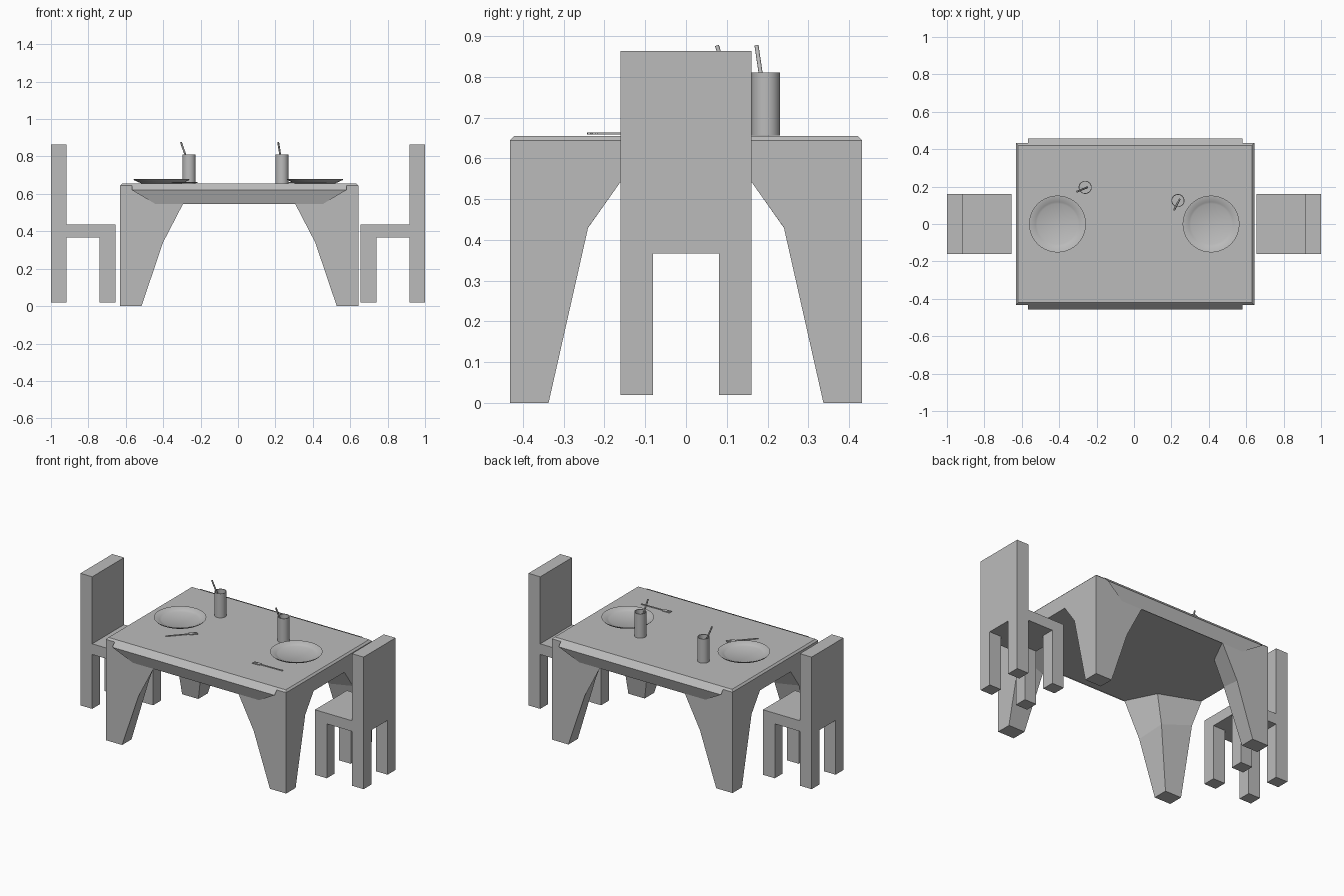
import bpy, bmesh, math
from mathutils import Vector

if "Cube" in bpy.data.objects:
    bpy.data.objects.remove(bpy.data.objects["Cube"])

grey = bpy.data.materials.new("light_grey")
grey.diffuse_color = (0.5, 0.5, 0.5, 1)
grey.use_nodes = True
grey.node_tree.nodes["Principled BSDF"].inputs["Base Color"].default_value = grey.diffuse_color


def finish(name, bm, smooth=False, recalc=True):
    if recalc:
        bmesh.ops.recalc_face_normals(bm, faces=bm.faces[:])
    me = bpy.data.meshes.new(name)
    bm.to_mesh(me)
    bm.free()
    me.materials.append(grey)
    ob = bpy.data.objects.new(name, me)
    bpy.context.collection.objects.link(ob)
    if smooth:
        bpy.ops.object.select_all(action='DESELECT')
        ob.select_set(True)
        bpy.context.view_layer.objects.active = ob
        bpy.ops.object.shade_smooth_by_angle(angle=math.radians(40))
    return ob


def add_box(bm, x0, x1, y0, y1, z0, z1):
    verts = bmesh.ops.create_cube(bm, size=1)["verts"]
    for v in verts:
        v.co = Vector((x1 if v.co.x > 0 else x0,
                       y1 if v.co.y > 0 else y0,
                       z1 if v.co.z > 0 else z0))


def box(name, *dims):
    bm = bmesh.new()
    add_box(bm, *dims)
    return finish(name, bm)


def lathe(name, profile, loc, n=32):
    """Spin an (r, z) profile that starts and ends on the axis."""
    bm = bmesh.new()
    verts = [bm.verts.new((r, 0, z)) for r, z in profile]
    edges = [bm.edges.new(p) for p in zip(verts, verts[1:])]
    bmesh.ops.spin(bm, geom=verts + edges, cent=(0, 0, 0), axis=(0, 0, 1),
                   angle=math.tau, steps=n)
    bmesh.ops.remove_doubles(bm, verts=bm.verts[:], dist=1e-5)
    ob = finish(name, bm, smooth=True)
    ob.location = loc
    return ob


# Table: centre offset, half sizes, slab heights
CX, HX, HY, ZB, ZT = 0.006, 0.637, 0.432, 0.55, 0.655

# Table top with a small chamfer round its upper edge
bm = bmesh.new()
add_box(bm, CX - HX, CX + HX, -HY, HY, ZB, ZT)
rim = [e for e in bm.edges if all(v.co.z > ZT - 0.001 for v in e.verts)]
bmesh.ops.bevel(bm, geom=rim, offset=0.011, segments=1, affect='EDGES')
finish("table_top", bm)

# Table legs: four-sided rings that spread towards the top
# (front corner x, inner corner x and y, side corner y, and their heights)
RINGS = [
    ((0.522, 0), (0.522, 0.337, 0), (0.337, 0)),
    ((0.407, 0.34), (0.44, 0.275, 0.38), (0.24, 0.43)),
    ((0.298, ZB), (0.39, 0.25, ZB), (0.155, ZB)),
]
for sx, xname in ((-1, "left"), (1, "right")):
    for sy, yname in ((-1, "front"), (1, "back")):
        bm = bmesh.new()
        rings = []
        for (fx, fz), (ix, iy, iz), (sd, sz) in RINGS:
            pts = [(HX, HY, iz), (fx, HY, fz), (ix, iy, iz), (HX, sd, sz)]
            rings.append([bm.verts.new((CX + sx * x, sy * y, z)) for x, y, z in pts])
        bm.faces.new(rings[0])
        for a, b in zip(rings, rings[1:]):
            for i in range(4):
                j = (i + 1) % 4
                bm.faces.new((a[i], a[j], b[j], b[i]))
        finish(f"table_leg_{yname}_{xname}", bm)

# Folded aprons along the front and back edges (open sheets)
for sy, yname in ((-1, "front"), (1, "back")):
    bm = bmesh.new()
    rows = [[bm.verts.new((CX + s * hw, sy * y, z)) for s in (-1, 1)]
            for hw, y, z in ((0.573, 0.425, ZT + 0.001), (0.573, 0.458, 0.62),
                             (0.446, 0.432, 0.545))]
    for a, b in zip(rows, rows[1:]):
        f = (a[0], b[0], b[1], a[1])
        bm.faces.new(f if sy < 0 else f[::-1])
    finish(f"{yname}_apron", bm, recalc=False)

# Chairs
for s, side in ((-1, "left"), (1, "right")):
    def cbox(part, xa, xb, y0, y1, z0, z1):
        box(f"{side}_chair_{part}", min(s * xa, s * xb), max(s * xa, s * xb),
            y0, y1, z0, z1)
    cbox("back", 0.917, 1.0, -0.161, 0.161, 0.367, 0.863)
    cbox("seat", 0.656, 0.917, -0.161, 0.161, 0.367, 0.435)
    for y0, y1, yname in ((-0.161, -0.081, "near"), (0.081, 0.161, "far")):
        cbox(f"front_leg_{yname}", 0.656, 0.74, y0, y1, 0.02, 0.367)
        cbox(f"back_leg_{yname}", 0.917, 1.0, y0, y1, 0.02, 0.367)

# Plates
PLATE = [(0, 0.001), (0.108, 0.001), (0.146, 0.018), (0.152, 0.025),
         (0.146, 0.025), (0.118, 0.013), (0.108, 0.008), (0, 0.008)]
for x, side in ((-0.409, "left"), (0.412, "right")):
    lathe(f"{side}_plate", PLATE, (x, 0, ZT), 40)

# Hollow cups
CUP = [(0, 0.001), (0.035, 0.001), (0.035, 0.155), (0.031, 0.155),
       (0.031, 0.007), (0, 0.007)]
lathe("left_cup", CUP, (-0.261, 0.196, ZT))
lathe("right_cup", CUP, (0.235, 0.125, ZT))

# Straws leaning in the cups
for side, a, b in (("left", (-0.25, 0.196, 0.72), (-0.305, 0.173, 0.876)),
                   ("right", (0.243, 0.131, 0.70), (0.215, 0.076, 0.876))):
    a, b = Vector(a), Vector(b)
    bm = bmesh.new()
    bmesh.ops.create_cone(bm, cap_ends=True, segments=12, radius1=0.005,
                          radius2=0.005, depth=(b - a).length)
    ob = finish(f"{side}_straw", bm, smooth=True)
    ob.location = (a + b) / 2
    ob.rotation_mode = 'QUATERNION'
    ob.rotation_quaternion = (b - a).to_track_quat('Z', 'Y')

# Forks, handle end to tine tips
for side, a, b in (("left", (-0.353, -0.228), (-0.224, -0.089)),
                   ("right", (0.473, -0.225), (0.27, -0.231))):
    a, b = Vector(a), Vector(b)
    L = (b - a).length
    bm = bmesh.new()
    add_box(bm, 0, L - 0.05, -0.004, 0.004, 0, 0.004)
    add_box(bm, L - 0.05, L - 0.03, -0.012, 0.012, 0, 0.004)
    for y in (-0.012, -0.003, 0.006):
        add_box(bm, L - 0.03, L, y, y + 0.006, 0, 0.004)
    ob = finish(f"{side}_fork", bm)
    ob.location = (a.x, a.y, 0.659)
    ob.rotation_euler.z = math.atan2(b.y - a.y, b.x - a.x)
